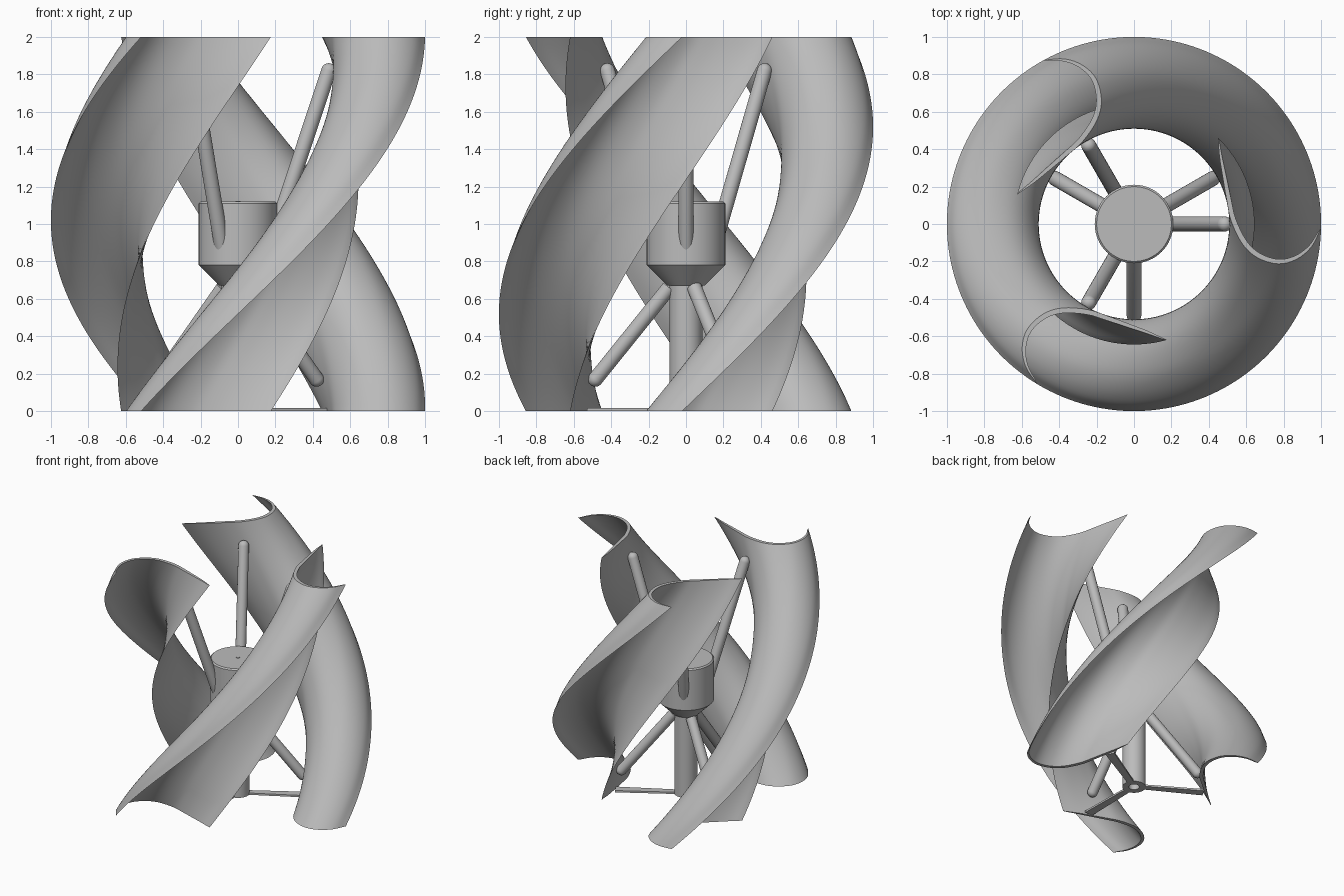
import bpy, bmesh, math
from mathutils import Vector, Matrix

if "Cube" in bpy.data.objects:
    bpy.data.objects.remove(bpy.data.objects["Cube"], do_unlink=True)

grey = bpy.data.materials.new("plain_grey")
grey.use_nodes = True
COLOUR = (0.5, 0.5, 0.5, 1)
grey.diffuse_color = COLOUR
grey.node_tree.nodes["Principled BSDF"].inputs["Base Color"].default_value = COLOUR


def finish(name, bm, angle=35):
    bmesh.ops.recalc_face_normals(bm, faces=bm.faces)
    mesh = bpy.data.meshes.new(name)
    bm.to_mesh(mesh)
    bm.free()
    mesh.materials.append(grey)
    obj = bpy.data.objects.new(name, mesh)
    bpy.context.collection.objects.link(obj)
    bpy.ops.object.select_all(action='DESELECT')
    obj.select_set(True)
    bpy.context.view_layer.objects.active = obj
    bpy.ops.object.shade_smooth_by_angle(angle=math.radians(angle))
    return obj


def lathe(name, profile, steps=48, matrix=Matrix()):
    """Revolve (radius, height) points about z."""
    bm = bmesh.new()
    verts = [bm.verts.new((r, 0, z)) for r, z in profile]
    edges = [bm.edges.new(pair) for pair in zip(verts, verts[1:])]
    bmesh.ops.spin(bm, geom=verts + edges, cent=(0, 0, 0), axis=(0, 0, 1),
                   angle=math.tau, steps=steps)
    bmesh.ops.remove_doubles(bm, verts=bm.verts, dist=1e-5)
    bm.transform(matrix)
    return finish(name, bm)


def smooth_path(points, sub=4):
    """Catmull-Rom curve through the points."""
    p = [Vector(q) for q in points]
    p = [2 * p[0] - p[1]] + p + [2 * p[-1] - p[-2]]
    out = []
    for a, b, c, d in zip(p, p[1:], p[2:], p[3:]):
        for s in range(sub):
            t = s / sub
            out.append(0.5 * (2 * b + (c - a) * t + (2 * a - 5 * b + 4 * c - d) * t * t
                              + (3 * b - a - 3 * c + d) * t ** 3))
    return out + [p[-2]]


# Hooked blade section at the top end, from outer lip to trailing tip
path = smooth_path([(1, -0.02), (0.95, -0.12), (0.87, -0.188), (0.77, -0.213),
                    (0.66, -0.18), (0.58, -0.107), (0.519, 0.017), (0.495, 0.13),
                    (0.475, 0.245), (0.457, 0.36), (0.449, 0.462)])
last = len(path) - 1
inner = []
for i in range(1, last):
    t = (path[i + 1] - path[i - 1]).normalized()
    thick = 0.028 * math.sin(math.pi * i / last) ** 0.6
    inner.append(path[i] + Vector((t.y, -t.x)) * thick)
section = path + inner[::-1]


def blade(name, turn, levels=56):
    bm = bmesh.new()
    rings = []
    for k in range(levels + 1):
        z = 2 * k / levels
        rot = Matrix.Rotation(math.radians(turn + 60 * (z - 2)), 2)
        rings.append([bm.verts.new((*(rot @ p), z)) for p in section])
    n = len(section)
    for low, high in zip(rings, rings[1:]):
        for i in range(n):
            j = (i + 1) % n
            bm.faces.new((low[i], low[j], high[j], high[i]))
    # End caps as strips across the thickness
    for ring in (rings[0], rings[-1]):
        for i in range(last):
            quad = [ring[i], ring[i + 1], ring[-(i + 1) % n], ring[-i % n]]
            bm.faces.new(list(dict.fromkeys(quad)))
    finish(name, bm, 40)


def rod(name, turn, start, end, radius=0.04):
    """Round-ended strut between two (radius, height) points at an angle."""
    rot = Matrix.Rotation(math.radians(turn), 4, 'Z')
    a = rot @ Vector((start[0], 0, start[1]))
    b = rot @ Vector((end[0], 0, end[1]))
    length = (b - a).length
    arc = [math.pi / 2 * i / 6 for i in range(7)]
    profile = [(0, 0), (radius, 0)]
    profile += [(radius * math.cos(t), length + radius * math.sin(t)) for t in arc]
    aim = (b - a).to_track_quat('Z', 'Y').to_matrix().to_4x4()
    lathe(name, profile, 24, Matrix.Translation(a) @ aim)


def foot_arm(name, turn):
    bm = bmesh.new()
    bmesh.ops.create_cube(bm, size=1)
    for v in bm.verts:
        far = v.co.x > 0
        v.co = (0.53 if far else 0.075, v.co.y * (0.07 if far else 0.05), (v.co.z + 0.5) * 0.015)
    bm.transform(Matrix.Rotation(math.radians(turn), 4, 'Z'))
    finish(name, bm)


# Three of each repeated part
for k, side in enumerate(("left", "back", "right")):
    turn = 120 * k
    blade(side + "_blade", turn)
    rod(side + "_upper_strut", turn, (0.17, 0.87), (0.485, 1.82))
    rod(side + "_lower_strut", turn + 30, (0.09, 0.66), (0.485, 0.17))
    foot_arm(side + "_foot_arm", turn + 30)

# Generator housing with cone underside, and hollow-ended shaft
lathe("hub", [(0, 0.67), (0.1, 0.67), (0.21, 0.78), (0.21, 1.11), (0.2, 1.12), (0, 1.12)], 64)
lathe("hub_pin", [(0, 1.1), (0.014, 1.1), (0.014, 1.124), (0, 1.124)], 16)
lathe("shaft", [(0, 0.1), (0.04, 0.1), (0.04, 0), (0.088, 0), (0.088, 0.7), (0, 0.7)])
